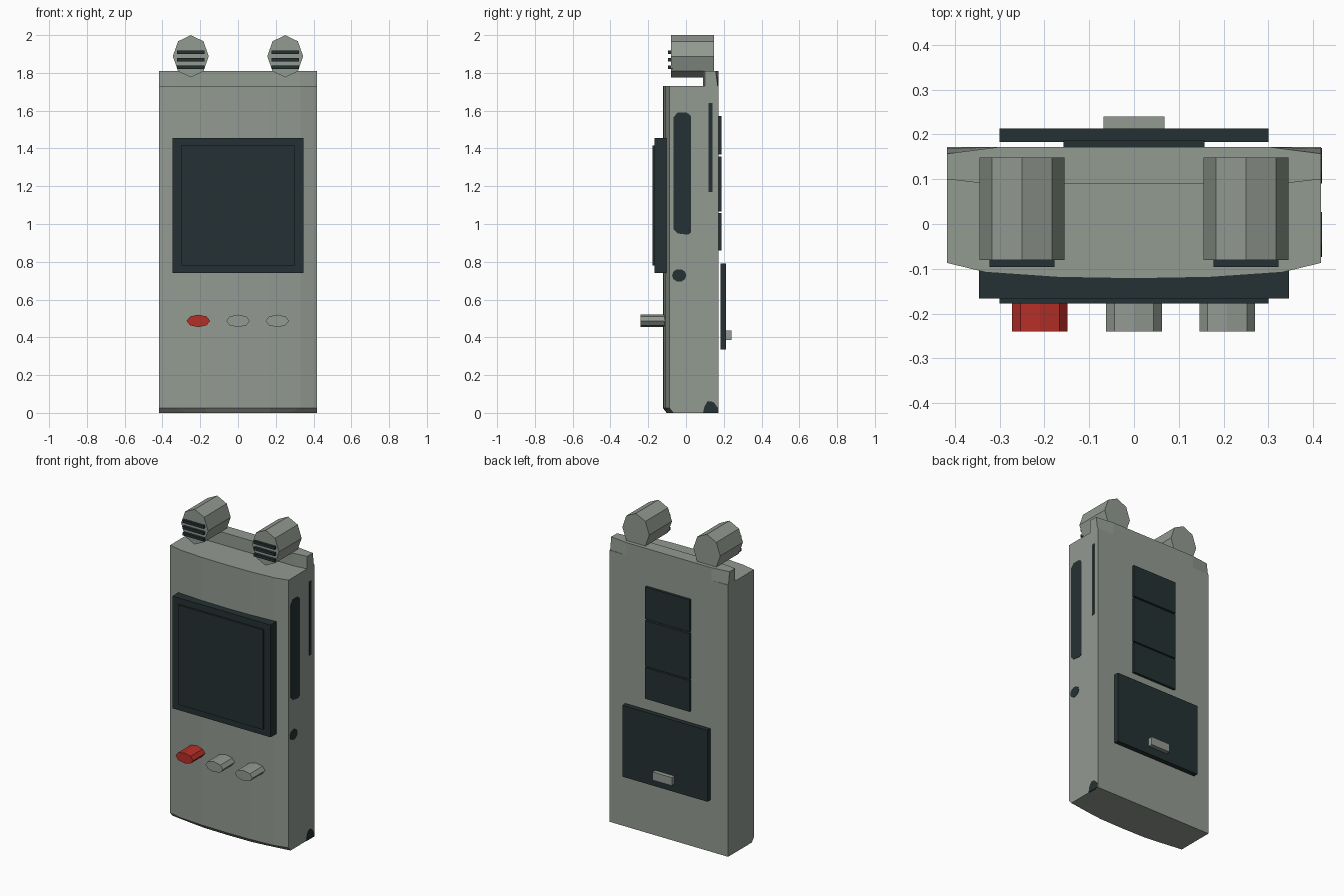
import bpy, bmesh, math

if "Cube" in bpy.data.objects:
    bpy.data.objects.remove(bpy.data.objects["Cube"])


def material(name, rgb):
    m = bpy.data.materials.new(name)
    m.diffuse_color = (*rgb, 1)
    m.use_nodes = True
    m.node_tree.nodes["Principled BSDF"].inputs["Base Color"].default_value = m.diffuse_color
    return m


GREY = material("casing grey", (0.29, 0.325, 0.285))
DARK = material("dark slate", (0.0185, 0.031, 0.033))
RED = material("button red", (0.47, 0.028, 0.02))


def loft(name, rings, mat):
    """Closed solid through rings of equal point count."""
    bm = bmesh.new()
    loops = [[bm.verts.new(p) for p in ring] for ring in rings]
    n = len(loops[0])
    for lo, hi in zip(loops, loops[1:]):
        for i in range(n):
            j = (i + 1) % n
            bm.faces.new((lo[i], lo[j], hi[j], hi[i]))
    bm.faces.new(loops[0][::-1])
    bm.faces.new(loops[-1])
    bmesh.ops.recalc_face_normals(bm, faces=bm.faces)
    mesh = bpy.data.meshes.new(name)
    bm.to_mesh(mesh)
    bm.free()
    mesh.materials.append(mat)
    ob = bpy.data.objects.new(name, mesh)
    bpy.context.collection.objects.link(ob)
    return ob


def box(name, x, y, z, mat):
    ring = [(x[0], y[0]), (x[1], y[0]), (x[1], y[1]), (x[0], y[1])]
    return loft(name, [[(a, b, h) for a, b in ring] for h in z], mat)


def rod(name, cx, cz, rx, rz, y, mat, sides=8):
    """Elliptical prism along y with a vertex at the top."""
    ang = [math.tau * i / sides for i in range(sides)]
    return loft(name, [[(cx + rx * math.sin(a), d, cz + rz * math.cos(a)) for a in ang]
                       for d in y], mat)


def side_plate(name, outline):
    """Thin painted detail on the right side, outline in (y, z)."""
    return loft(name, [[(x, y, z) for y, z in outline] for x in (0.412, 0.4195)], DARK)


# Casing: bowed front, flat back, small chamfer under the front edge
front = [(-0.417, -0.087), (-0.33, -0.108), (-0.17, -0.119), (0, -0.122),
         (0.17, -0.119), (0.33, -0.108), (0.417, -0.087)]
back = [(0.417, 0.172), (-0.417, 0.172)]
foot = [(x * (0.8 if abs(x) == 0.33 else 1), y + 0.02) for x, y in front] + back
rings = [[(x, y, 0) for x, y in foot]]
rings += [[(x, y, z) for x, y in front + back] for z in (0.025, 1.73)]
loft("casing", rings, GREY)

# Raised rear ridge with clipped back corners
ridge_front = [(-0.417, 0.1), (-0.33, 0.09), (0.33, 0.09), (0.417, 0.1)]
loft("rear_ridge", [
    [(x, y, 1.73) for x, y in ridge_front + [(0.417, 0.168), (0.3, 0.172), (-0.3, 0.172), (-0.417, 0.168)]],
    [(x, y, 1.81) for x, y in ridge_front + [(0.417, 0.157), (0.3, 0.172), (-0.3, 0.172), (-0.417, 0.157)]],
], GREY)

# Top knobs with three dark grille bars each
for side, s in (("left", -1), ("right", 1)):
    cx = 0.25 * s
    rod(f"top_knob_{side}", cx, 1.888, 0.095, 0.112, (-0.08, 0.148), GREY)
    for i, z in enumerate((1.83, 1.87, 1.91)):
        box(f"grille_bar_{side}_{i}", (cx - 0.073, cx + 0.073), (-0.096, -0.07),
            (z - 0.009, z + 0.009), DARK)

# Screen
box("screen_frame", (-0.346, 0.346), (-0.166, -0.095), (0.74, 1.455), DARK)
box("screen_glass", (-0.3, 0.3), (-0.177, -0.16), (0.78, 1.415), DARK)

# Front buttons
for i, (x, mat) in enumerate(((-0.21, RED), (0, GREY), (0.208, GREY))):
    rod(f"front_button_{i}", x, 0.487, 0.062, 0.033, (-0.24, -0.1), mat)

# Back vents, hatch and latch
for i, z in enumerate(((0.86, 1.058), (1.066, 1.358), (1.368, 1.572))):
    box(f"back_vent_{i}", (-0.157, 0.157), (0.165, 0.188), z, DARK)
box("back_hatch", (-0.3, 0.3), (0.183, 0.213), (0.335, 0.79), DARK)
box("hatch_latch", (-0.068, 0.068), (0.205, 0.24), (0.385, 0.437), GREY)

# Painted marks on the right side
side_plate("side_slot", [(-0.065, 0.97), (-0.045, 0.95), (0.01, 0.943), (0.027, 0.955),
                         (0.027, 1.57), (0.005, 1.59), (-0.045, 1.59), (-0.065, 1.565)])
side_plate("side_dot", [(-0.036 + 0.038 * math.cos(math.tau * i / 10),
                         0.728 + 0.034 * math.sin(math.tau * i / 10)) for i in range(10)])
side_plate("side_corner_mark", [(0.09, 0), (0.17, 0), (0.17, 0.025), (0.145, 0.058),
                                (0.115, 0.062), (0.098, 0.035)])
side_plate("side_strip", [(0.12, 1.17), (0.14, 1.17), (0.14, 1.64), (0.12, 1.64)])
